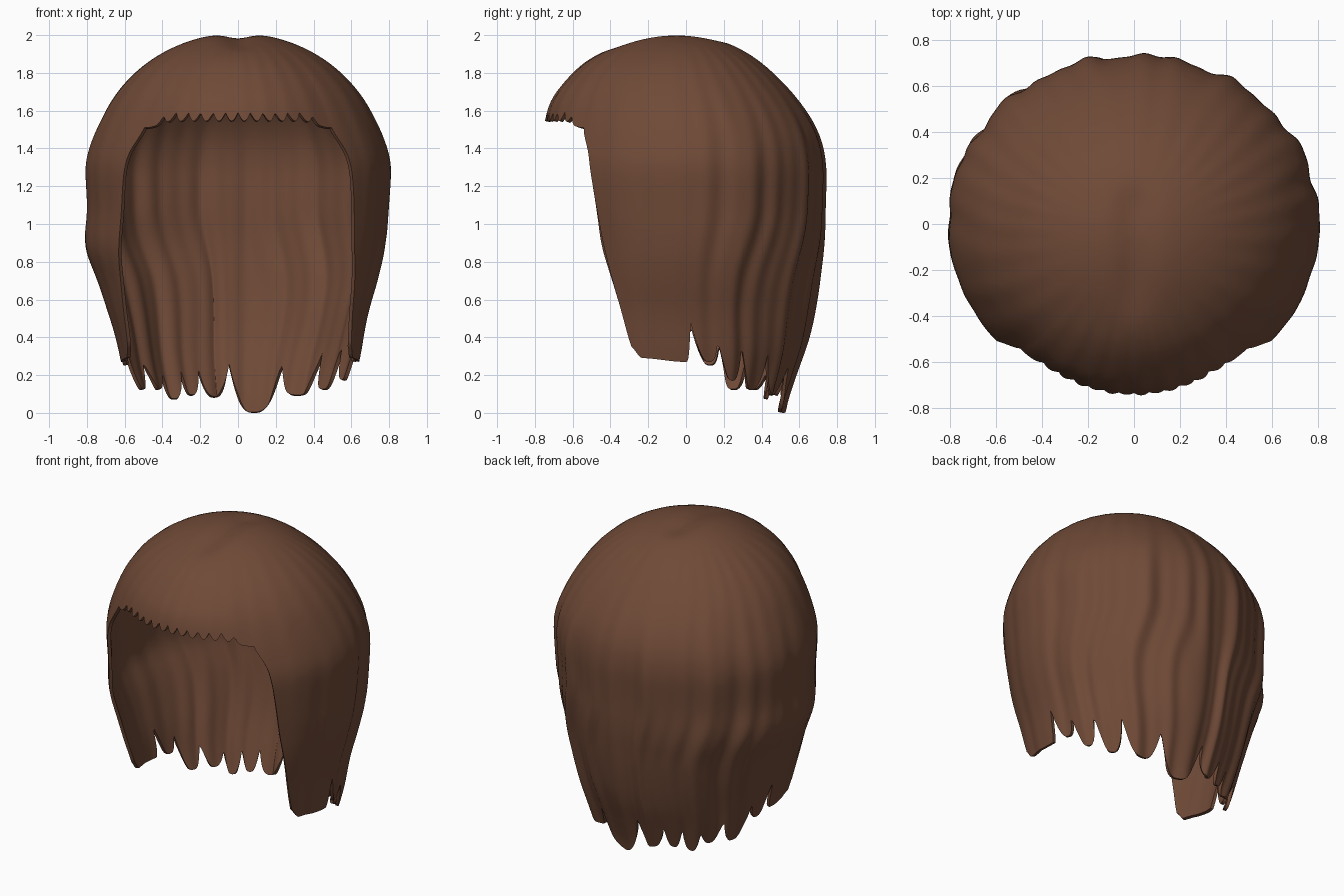
import bpy, bmesh, math

if "Cube" in bpy.data.objects:
    bpy.data.objects.remove(bpy.data.objects["Cube"])

EDGE = 43.0            # crown angle where fringe ends and side panels begin
FRONT_N, SIDE_N = 128, 280
CAP_N, SKIRT_N = 26, 36

# height: half width, back depth, front depth
BODY = [(0, .54, .51, .60), (.2, .605, .575, .68), (.4, .645, .65, .72), (.6, .71, .69, .71),
        (.9, .80, .727, .71), (1.1, .797, .73, .75), (1.25, .81, .737, .76)]
# height: angle of the face opening edge, measured from the front
OPENING = [(.2, 68), (.4, 63), (.6, 59.5), (.9, 54.5), (1.25, 50.5), (1.4, 48), (1.49, EDGE)]
# lower hem: notch angle from the back, notch height, tip height of the next lock
LOCKS = [(-84, .44, .25), (-72, .36, .12), (-57, .27, .12), (-44, .21, .07), (-33, .22, .09),
         (-22, .23, .08), (-5, .26, .0), (24, .25, .09), (46, .31, .12), (61, .36, .17),
         (73, .38, .27), (84, .48, .27)]


def lerp_table(table, z, k):
    if z <= table[0][0]:
        return table[0][k]
    for a, b in zip(table, table[1:]):
        if z <= b[0]:
            return a[k] + (b[k] - a[k]) * (z - a[0]) / (b[0] - a[0])
    return table[-1][k]


def soft(table, z, k, w=.08):
    return sum(lerp_table(table, z + d * w, k) for d in (-1, -.5, 0, .5, 1)) / 5


def step(a, b, x):
    t = min(1, max(0, (x - a) / (b - a)))
    return t * t * (3 - 2 * t)


def fringe_hem(s):
    x = .74 * math.sin(math.radians(s))
    fade = 1 - step(.40, .48, abs(x))
    tooth = 1 - abs(math.sin(math.pi * x / .07))
    return 1.51 + .035 * (1 - step(.36, .5, abs(x))) + .045 * tooth * fade


def skirt_hem(s):
    b = (180 - s) / (180 - EDGE) * 113      # angle from the back, right positive
    for lock, nxt in zip(LOCKS, LOCKS[1:]):
        if lock[0] <= b < nxt[0]:
            u = (b - lock[0]) / (nxt[0] - lock[0])
            top = lock[1] if u < .5 else nxt[1]
            return lock[2] + (top - lock[2]) * abs(2 * u - 1) ** 3
    # side panels with a small front corner and a notch at the rear
    a = abs(b)
    notch = .20 * max(0, 1 - (a - 84) / 5) ** 1.5
    return .27 + notch + .02 * step(90, 110, a) + .06 * step(109, 113, a) ** 2


def point(s, z):
    side = s if s <= 180 else s - 360
    mag = abs(side)
    ang = mag
    if mag >= EDGE - 1e-6:                 # side panels sweep back lower down
        e = soft(OPENING, z, 1, .05)
        ang = e + (mag - EDGE) * (180 - e) / (180 - EDGE)
    t = math.radians(math.copysign(ang, side))
    sx, cy = math.sin(t), -math.cos(t)
    wx = soft(BODY, z, 1)
    if sx < 0:                             # left side is fuller at mid height
        wx += .018 * math.exp(-((z - .87) / .14) ** 2)
    else:                                  # right side is fuller near the hem
        wx += .022 * step(.6, .3, z) - .012 * math.exp(-((z - .9) / .14) ** 2)
    f = step(-.3, .3, cy)
    wy = soft(BODY, z, 2) * f + soft(BODY, z, 3) * (1 - f)
    r = 1 / math.sqrt((sx / wx) ** 2 + (cy / wy) ** 2)
    if z > 1.25:
        r *= math.sqrt(max(0, 1 - ((z - 1.25) / .76) ** 2))
    # rounded forehead, fringe flares forward
    if mag < EDGE:
        bulge = .03 * step(1.8, 1.53, z) + .025 * step(1.98, 1.85, z) * step(1.5, 1.7, z)
        r += bulge * math.cos(math.radians(mag / EDGE * 90))
    # wavy strands, strongest at the back and lower down
    back = .25 + .75 * step(75, 110, mag)
    low = step(1.8, 1.1, z)
    bend = .13 * step(1.1, .65, z) - .05 * step(.6, .2, z)
    q = t + bend * back * (1 - step(160, 180, mag))
    wave = (.009 * math.sin(13 * q + .5) + .007 * math.sin(22 * q + 2)
            + .004 * math.sin(37 * q + 1))
    if mag >= EDGE:
        r += wave * low * back * step(EDGE, EDGE + 12, mag)
    # fine grooves radiating over the crown
    r += .0015 * math.sin(31 * t + 2 * math.sin(3 * t)) * step(1.98, 1.85, z) * step(1.3, 1.6, z)
    x, y = r * sx, r * cy
    if z > 1.25:                           # crown leans forward and narrows a little
        y -= .05 * step(1.4, 1.85, z)
        x *= 1 - .025 * step(1.3, 1.6, z)
    z -= .028 * math.exp(-(x / .08) ** 2) * step(1.9, 2.0, z) * step(.25, .05, y)   # parting dip
    return x, y, min(z, 2.0)


hair = bpy.data.materials.new("brown_hair")
hair.diffuse_color = (.16, .068, .038, 1)
hair.use_nodes = True
hair.node_tree.nodes["Principled BSDF"].inputs["Base Color"].default_value = hair.diffuse_color

angles = [-EDGE + 2 * EDGE * i / FRONT_N for i in range(FRONT_N)]
angles += [EDGE + (360 - 2 * EDGE) * i / SIDE_N for i in range(SIDE_N)]
n = len(angles)

bm = bmesh.new()
apex = bm.verts.new((0, -.05, 1.982))
columns = []
for j, s in enumerate(angles):
    # crown and fringe
    rim = fringe_hem(s) if j < FRONT_N else 1.51
    end = math.acos((rim - 1.25) / .76)
    col = [bm.verts.new(point(s, 1.25 + .76 * math.cos(end * i / CAP_N)))
           for i in range(1, CAP_N + 1)]
    # long sides and back
    if j >= FRONT_N or j == 0:
        hem = skirt_hem(s if s > 0 else s + 360)
        col += [bm.verts.new(point(s, 1.51 + (hem - 1.51) * i / SKIRT_N))
                for i in range(1, SKIRT_N + 1)]
    columns.append(col)

for j in range(n):
    a, b = columns[j], columns[(j + 1) % n]
    bm.faces.new((apex, a[0], b[0]))
    rows = CAP_N if j < FRONT_N else len(a)
    for i in range(rows - 1):
        bm.faces.new((a[i], a[i + 1], b[i + 1], b[i]))

mesh = bpy.data.meshes.new("bob_hair")
bm.to_mesh(mesh)
bm.free()
mesh.materials.append(hair)
obj = bpy.data.objects.new("bob_hair", mesh)
bpy.context.collection.objects.link(obj)
bpy.context.view_layer.objects.active = obj
obj.select_set(True)

# thin shell so the inside is closed
shell = obj.modifiers.new("shell", 'SOLIDIFY')
shell.thickness = .02
shell.offset = -1
bpy.ops.object.modifier_apply(modifier="shell")
bpy.ops.object.shade_smooth_by_angle(angle=math.radians(50))
